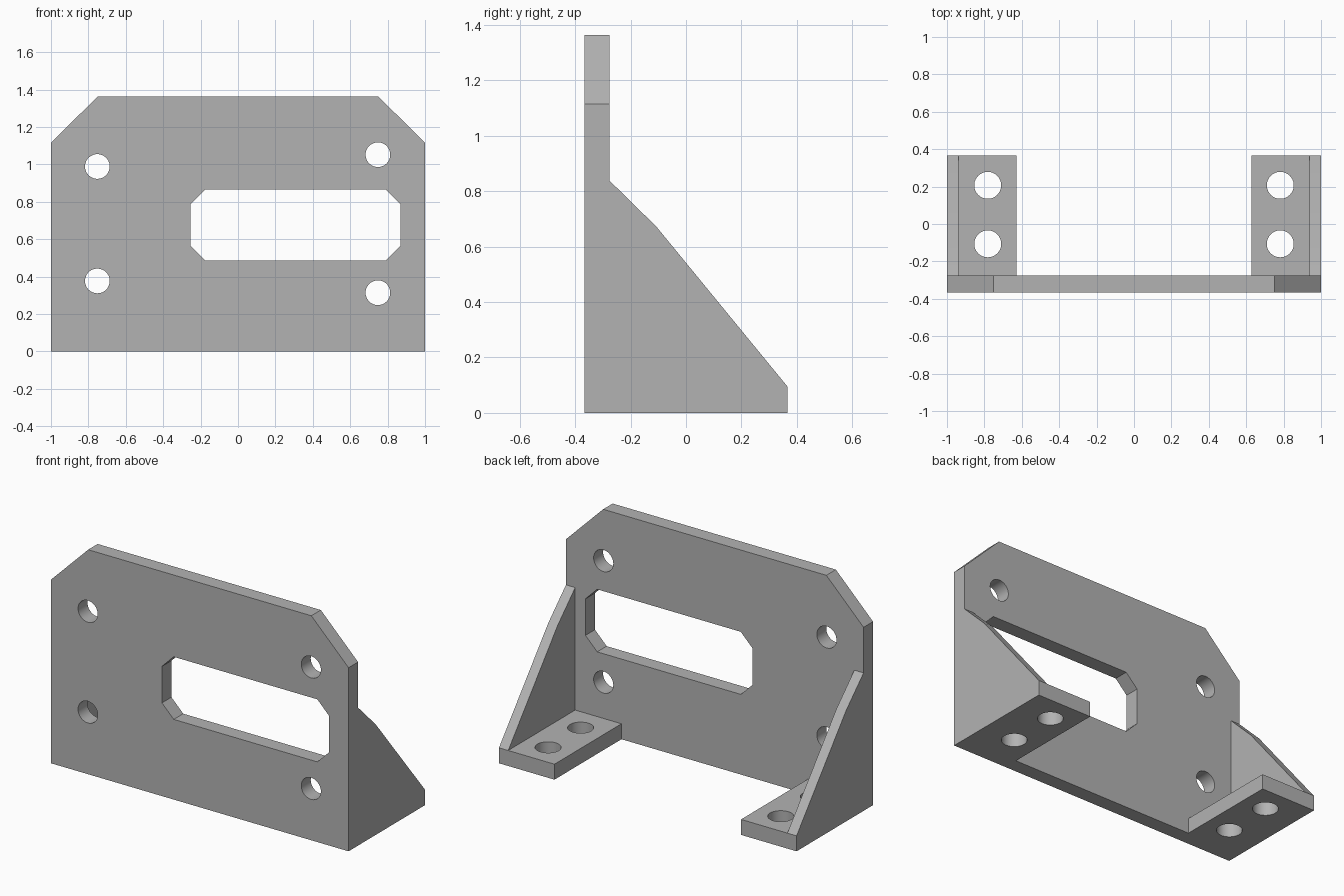
import bpy
import bmesh
import math
from mathutils import Vector

cube = bpy.data.objects.get("Cube")
if cube:
    bpy.data.objects.remove(cube, do_unlink=True)

grey = bpy.data.materials.new("plain grey")
grey.use_nodes = True
grey.diffuse_color = (0.45, 0.45, 0.45, 1)
bsdf = next(n for n in grey.node_tree.nodes if n.type == "BSDF_PRINCIPLED")
bsdf.inputs["Base Color"].default_value = grey.diffuse_color

FRONT, PLATE_BACK, BACK = -0.367, -0.276, 0.367
FOOT_TOP = 0.094


def prism(name, points, axis, start, end):
    """Extrude a closed outline along an axis; points fill the other two axes in order."""
    bm = bmesh.new()
    verts = []
    for p in points:
        co = list(p)
        co.insert(axis, start)
        verts.append(bm.verts.new(co))
    face = bm.faces.new(verts)
    new = bmesh.ops.extrude_face_region(bm, geom=[face])["geom"]
    shift = Vector((0, 0, 0))
    shift[axis] = end - start
    bmesh.ops.translate(bm, vec=shift, verts=[v for v in new if isinstance(v, bmesh.types.BMVert)])
    bmesh.ops.recalc_face_normals(bm, faces=bm.faces)
    mesh = bpy.data.meshes.new(name)
    bm.to_mesh(mesh)
    bm.free()
    mesh.materials.append(grey)
    obj = bpy.data.objects.new(name, mesh)
    bpy.context.collection.objects.link(obj)
    return obj


def circle(cx, cy, r, n=48):
    return [(cx + r * math.cos(math.tau * i / n), cy + r * math.sin(math.tau * i / n))
            for i in range(n)]


def rect(x0, y0, x1, y1):
    return [(x0, y0), (x1, y0), (x1, y1), (x0, y1)]


def combine(target, other, operation):
    """Apply a boolean and remove the second solid."""
    mod = target.modifiers.new(operation.lower(), "BOOLEAN")
    mod.operation, mod.solver, mod.object = operation, "EXACT", other
    bpy.ops.object.select_all(action="DESELECT")
    bpy.context.view_layer.objects.active = target
    target.select_set(True)
    bpy.ops.object.modifier_apply(modifier=mod.name)
    bpy.data.objects.remove(other, do_unlink=True)


# Upright plate with clipped top corners
bracket = prism("mounting_bracket", [(-1, 0), (1, 0), (1, 1.115), (0.75, 1.364),
                                     (-0.75, 1.364), (-1, 1.115)], 1, FRONT, PLATE_BACK)

# Side gussets and feet, fused to the plate
for side in (-1, 1):
    foot = prism("foot", rect(side * 0.627, FRONT, side, BACK), 2, 0, FOOT_TOP)
    combine(bracket, foot, "UNION")
    gusset = prism("gusset", [(FRONT, 0), (BACK, 0), (BACK, FOOT_TOP), (-0.107, 0.672),
                              (PLATE_BACK, 0.838), (FRONT, 0.838)], 0, side * 0.938, side)
    combine(bracket, gusset, "UNION")

# Chamfered window, offset to the left
x0, x1, z0, z1, c = -0.254, 0.869, 0.487, 0.867, 0.079
window = [(x0 + c, z0), (x1 - c, z0), (x1, z0 + c), (x1, z1 - c),
          (x1 - c, z1), (x0 + c, z1), (x0, z1 - c), (x0, z0 + c)]
combine(bracket, prism("window_cutter", window, 1, FRONT - 0.1, PLATE_BACK + 0.1), "DIFFERENCE")

# Bolt holes through the plate
for x, z in ((-0.752, 0.989), (-0.752, 0.377), (0.748, 1.052), (0.748, 0.314)):
    cutter = prism("plate_hole_cutter", circle(x, z, 0.066), 1, FRONT - 0.1, PLATE_BACK + 0.1)
    combine(bracket, cutter, "DIFFERENCE")

# Bolt holes through the feet
for x in (-0.782, 0.782):
    for y in (-0.106, 0.207):
        cutter = prism("foot_hole_cutter", circle(x, y, 0.072), 2, -0.1, FOOT_TOP + 0.1)
        combine(bracket, cutter, "DIFFERENCE")

# Smooth hole walls, crisp machined edges
bpy.ops.object.select_all(action="DESELECT")
bpy.context.view_layer.objects.active = bracket
bracket.select_set(True)
bpy.ops.object.shade_smooth_by_angle(angle=math.radians(12))
